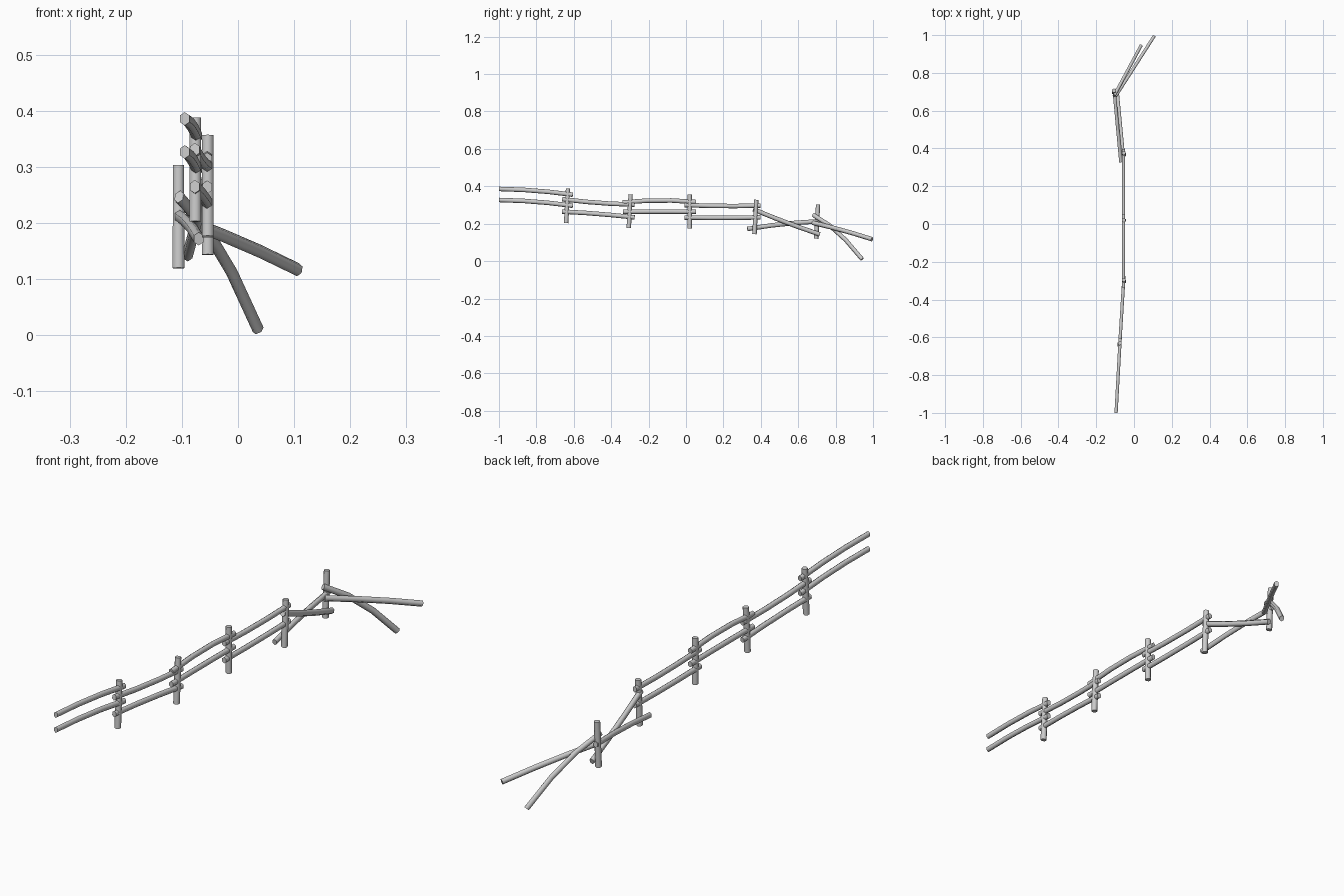
import bpy, bmesh, math
from mathutils import Vector

if "Cube" in bpy.data.objects:
    bpy.data.objects.remove(bpy.data.objects["Cube"])


def pole(name, a, b, w, h, sag=0.0, sides=6, steps=3, ref=Vector((0, 0, 1)), taper=0.0):
    """Rough-cut pole from a to b; w x h cross-section, middle lifted by sag."""
    a, b = Vector(a), Vector(b)
    bm = bmesh.new()
    rings = []
    for i in range(steps + 1):
        t = i / steps
        p = a.lerp(b, t) + Vector((0, 0, 4 * sag * t * (1 - t)))
        tan = (b - a + Vector((0, 0, 4 * sag * (1 - 2 * t)))).normalized()
        side = tan.cross(ref).normalized()
        up = side.cross(tan)
        k = 1 - taper * t
        f = 1 / math.cos(math.pi / sides)      # flats on the left and right
        ring = []
        for j in range(sides):
            ang = 2 * math.pi * (j + 0.5) / sides
            ring.append(bm.verts.new(p + side * (math.cos(ang) * f * w / 2 * k)
                                     + up * (math.sin(ang) * h / 2 * k)))
        rings.append(ring)
    for r0, r1 in zip(rings, rings[1:]):
        for j in range(sides):
            n = (j + 1) % sides
            bm.faces.new((r0[j], r0[n], r1[n], r1[j]))
    bm.faces.new(rings[0][::-1])
    bm.faces.new(rings[-1])
    bmesh.ops.recalc_face_normals(bm, faces=bm.faces)
    me = bpy.data.meshes.new(name)
    bm.to_mesh(me)
    bm.free()
    ob = bpy.data.objects.new(name, me)
    bpy.context.collection.objects.link(ob)
    # Rounded sides, crisp sawn ends
    bpy.ops.object.select_all(action='DESELECT')
    bpy.context.view_layer.objects.active = ob
    ob.select_set(True)
    bpy.ops.object.shade_smooth_by_angle(angle=math.radians(75))
    return ob


# Posts: x, y at mid height, bottom z, top z
posts = [(-0.076, -0.636, 0.203, 0.388), (-0.054, -0.301, 0.177, 0.357),
         (-0.054, 0.020, 0.174, 0.357), (-0.054, 0.371, 0.144, 0.328),
         (-0.106, 0.701, 0.120, 0.303)]
for i, (x, y, z0, z1) in enumerate(posts):
    lean = 0.0 if i == 2 else 0.005
    pole(f"post_{i + 1}", (x, y - lean, z0), (x, y + lean, z1), 0.021, 0.024,
         steps=2, ref=Vector((0, 1, 0)), taper=0.05)

# Rails: start, end, bow of the middle
rails = [
    # first bay
    ((-0.095, -1.0, 0.386), (-0.073, -0.605, 0.355), 0.006),
    ((-0.095, -1.0, 0.327), (-0.073, -0.605, 0.296), 0.006),
    # second bay
    ((-0.077, -0.662, 0.331), (-0.053, -0.275, 0.302), -0.005),
    ((-0.077, -0.662, 0.265), (-0.053, -0.275, 0.234), 0.003),
    # third bay
    ((-0.055, -0.338, 0.314), (-0.055, 0.053, 0.316), 0.010),
    ((-0.055, -0.338, 0.264), (-0.055, 0.053, 0.264), 0.001),
    # fourth bay
    ((-0.055, -0.008, 0.300), (-0.055, 0.398, 0.297), -0.004),
    ((-0.055, -0.008, 0.233), (-0.055, 0.398, 0.234), -0.002),
    # fallen, crossed rails
    ((-0.056, 0.36, 0.277), (-0.090, 0.715, 0.143), -0.004),
    ((-0.070, 0.328, 0.172), (-0.106, 0.715, 0.213), 0.006),
    # collapsed end rails
    ((-0.105, 0.68, 0.247), (0.036, 0.942, 0.010), 0.026),
    ((-0.097, 0.677, 0.205), (0.107, 0.995, 0.117), 0.004),
]
for i, (a, b, sag) in enumerate(rails):
    pole(f"rail_{i + 1}", a, b, 0.017, 0.024, sag)
